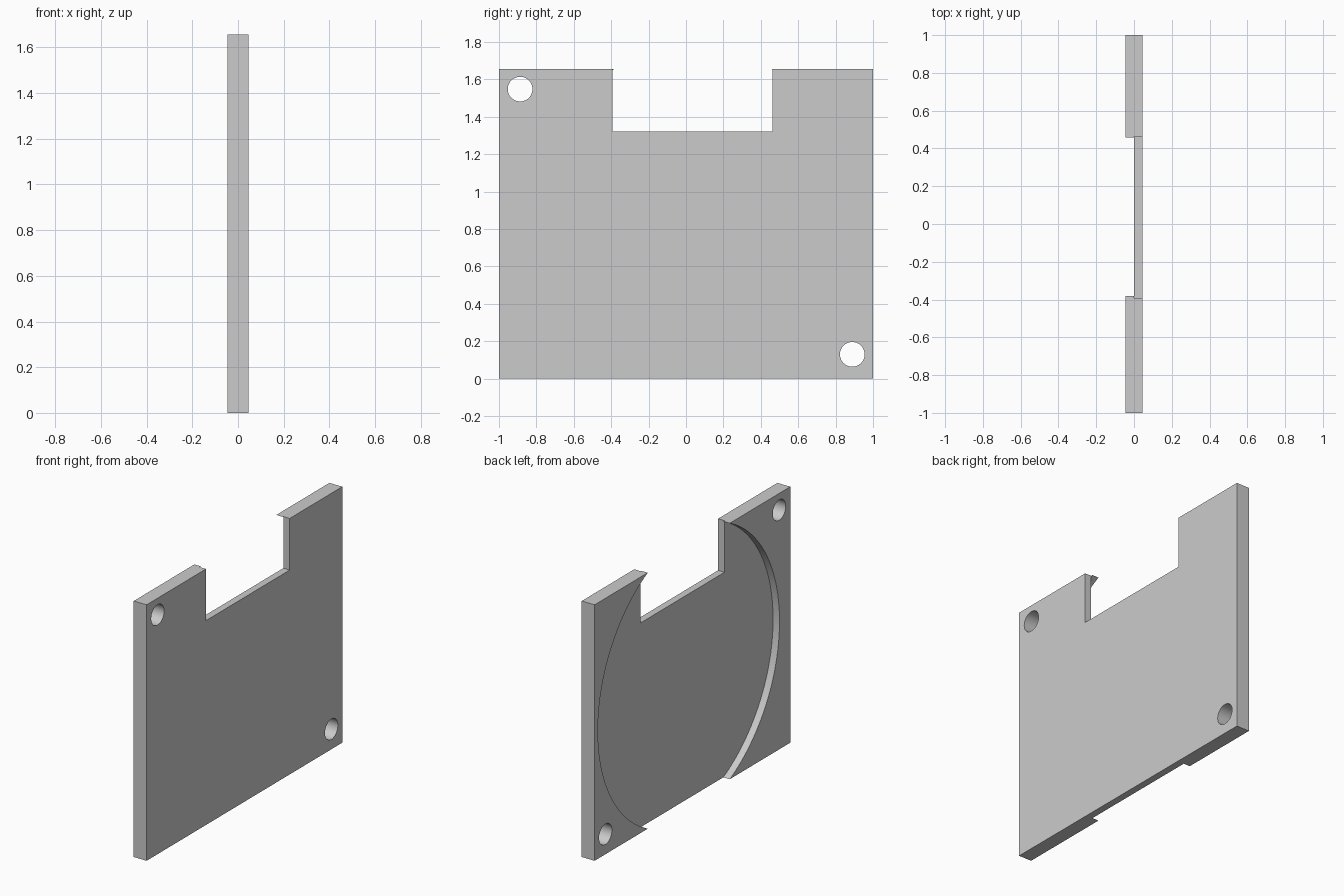
import bpy
import math

cube = bpy.data.objects.get("Cube")
if cube:
    bpy.data.objects.remove(cube, do_unlink=True)

HALF_T, HEIGHT = 0.046, 1.656

grey = bpy.data.materials.new("plain grey")
grey.use_nodes = True
grey.diffuse_color = (0.6, 0.6, 0.6, 1)
grey.node_tree.nodes["Principled BSDF"].inputs["Base Color"].default_value = (0.6, 0.6, 0.6, 1)


def box(name, low, high):
    """Box between two opposite corners."""
    centre = [(a + b) / 2 for a, b in zip(low, high)]
    bpy.ops.mesh.primitive_cube_add(size=1, location=centre)
    ob = bpy.context.object
    ob.name = name
    ob.scale = [b - a for a, b in zip(low, high)]
    bpy.ops.object.transform_apply(location=True, rotation=True, scale=True)
    ob.data.materials.append(grey)
    return ob


def disc(name, x0, x1, y, z, radius, sides):
    """Cylinder lying along x."""
    bpy.ops.mesh.primitive_cylinder_add(
        vertices=sides, radius=radius, depth=x1 - x0,
        location=((x0 + x1) / 2, y, z), rotation=(0, math.pi / 2, 0))
    ob = bpy.context.object
    ob.name = name
    bpy.ops.object.transform_apply(location=True, rotation=True, scale=True)
    ob.data.materials.append(grey)
    return ob


def cut(target, cutter):
    """Subtract the cutter from the target and discard it."""
    cutter.hide_render = True
    mod = target.modifiers.new("cut", 'BOOLEAN')
    mod.operation = 'DIFFERENCE'
    mod.solver = 'EXACT'
    mod.object = cutter
    bpy.context.view_layer.objects.active = target
    bpy.ops.object.modifier_apply(modifier=mod.name)
    bpy.data.objects.remove(cutter, do_unlink=True)


# Flat plate
plate = box("mounting_plate", (-HALF_T, -1, 0), (HALF_T, 1, HEIGHT))

# Round recess on one side, running out through the top and bottom edges
cut(plate, disc("recess_cutter", -0.2, 0, 0.038, HEIGHT / 2, 0.928, 160))

# Notch through the thin floor; the rim of the recess stays whole
cut(plate, box("notch_cutter", (0, -0.393, 1.322), (0.2, 0.463, 2)))
cut(plate, box("notch_floor_cutter", (-0.01, -0.37, 1.322), (0.2, 0.445, 2)))

# Two screw holes in opposite corners
for y, z in ((-0.887, 1.548), (0.889, 0.13)):
    cut(plate, disc("hole_cutter", -0.2, 0.2, y, z, 0.066, 48))

# Smooth round walls, sharp edges
bpy.ops.object.select_all(action='DESELECT')
plate.select_set(True)
bpy.context.view_layer.objects.active = plate
bpy.ops.object.shade_smooth_by_angle(angle=math.radians(30))
